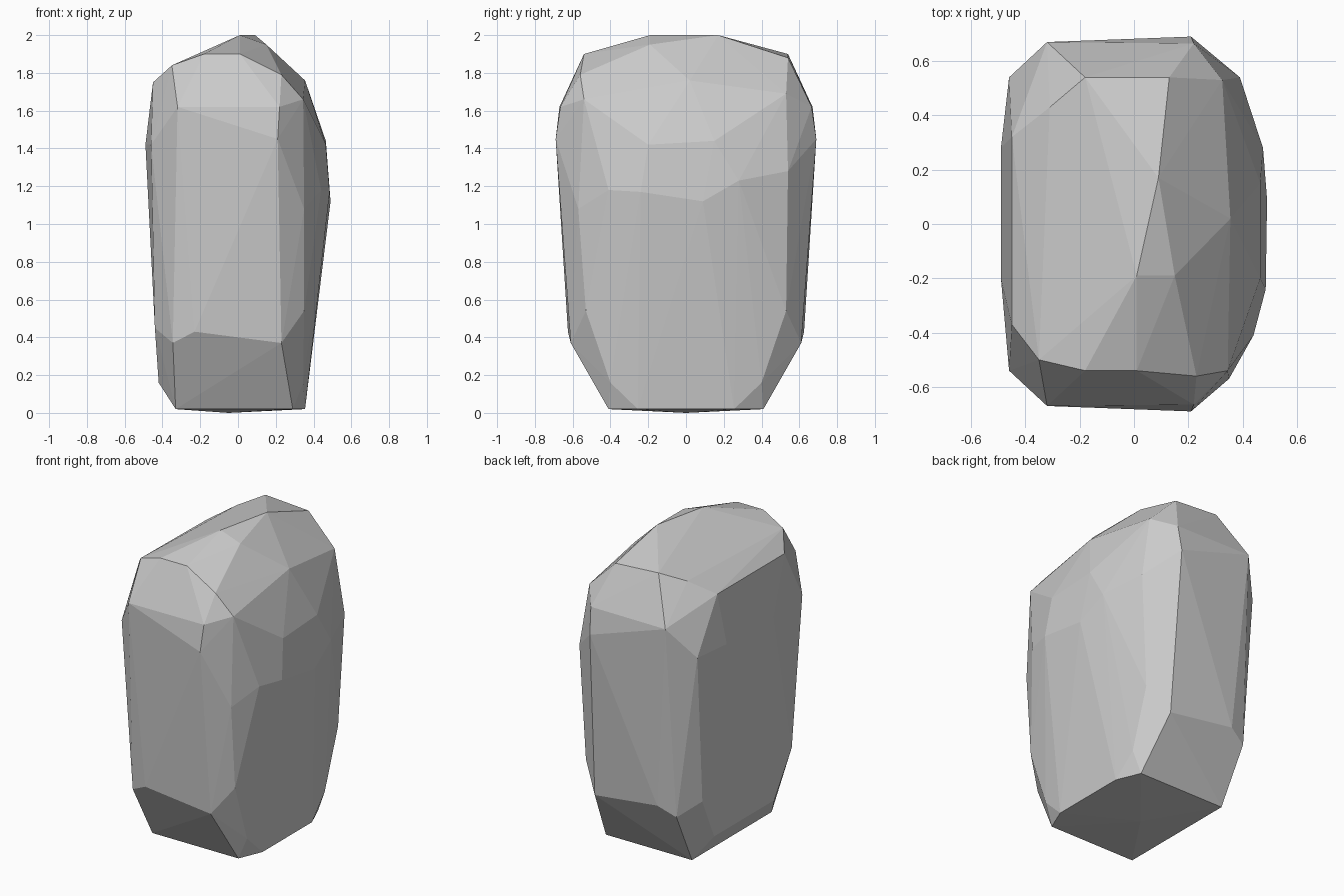
import bpy
import bmesh
import math

# Corners that occur at both the front (-y) and the back (+y): x, |y|, z
PAIRED = [
    (.29, .41, .02), (.345, .40, .16), (.355, .255, .02), (-.33, .41, .02),   # foot
    (-.42, .31, .16), (-.44, .46, .45), (-.345, .59, .37), (-.23, .625, .43),  # lower body
    (.23, .61, .37), (.35, .53, .54),
    (-.32, .67, 1.62), (.21, .69, 1.45), (.22, .665, 1.62), (-.46, .54, 1.42),  # shoulders
    (-.18, .54, 1.90),
]

# Corners that occur only once
SINGLE = [
    (-.05, 0, 0),                                                     # underside
    (.01, -.19, 2.0), (.09, .17, 2.0), (.15, -.19, 1.95),             # crest
    (.355, .02, 1.76), (.01, -.54, 1.90), (.13, .54, 1.88),
    (.23, -.56, 1.79), (.345, -.54, 1.66), (.325, .53, 1.69),         # shoulders
    (-.35, -.50, 1.84), (-.45, -.37, 1.75), (-.31, .43, 1.84), (-.45, .32, 1.75),
    (-.49, -.20, 1.42), (-.49, .28, 1.42),                            # left side
    (.465, -.20, 1.42), (.465, .15, 1.44), (.44, -.41, 1.18),         # right side
    (.485, -.24, 1.17), (.49, .09, 1.12), (.475, .28, 1.23),
    (.35, -.57, 1.08), (.39, .54, 1.28),
]


def faceted_rock(name, points):
    """Wrap the corner points in a flat-faced closed shell."""
    bm = bmesh.new()
    for p in points:
        bm.verts.new(p)
    bmesh.ops.convex_hull(bm, input=bm.verts[:])
    loose = [v for v in bm.verts if not v.link_faces]
    bmesh.ops.delete(bm, geom=loose, context='VERTS')
    # Merge nearly coplanar triangles into broad chiselled facets
    bmesh.ops.dissolve_limit(bm, angle_limit=math.radians(1),
                             verts=bm.verts[:], edges=bm.edges[:])
    bmesh.ops.recalc_face_normals(bm, faces=bm.faces[:])
    mesh = bpy.data.meshes.new(name)
    bm.to_mesh(mesh)
    bm.free()
    obj = bpy.data.objects.new(name, mesh)
    bpy.context.collection.objects.link(obj)
    return obj


corners = SINGLE + [(x, s * y, z) for x, y, z in PAIRED for s in (-1, 1)]
faceted_rock("standing_rock", corners)
